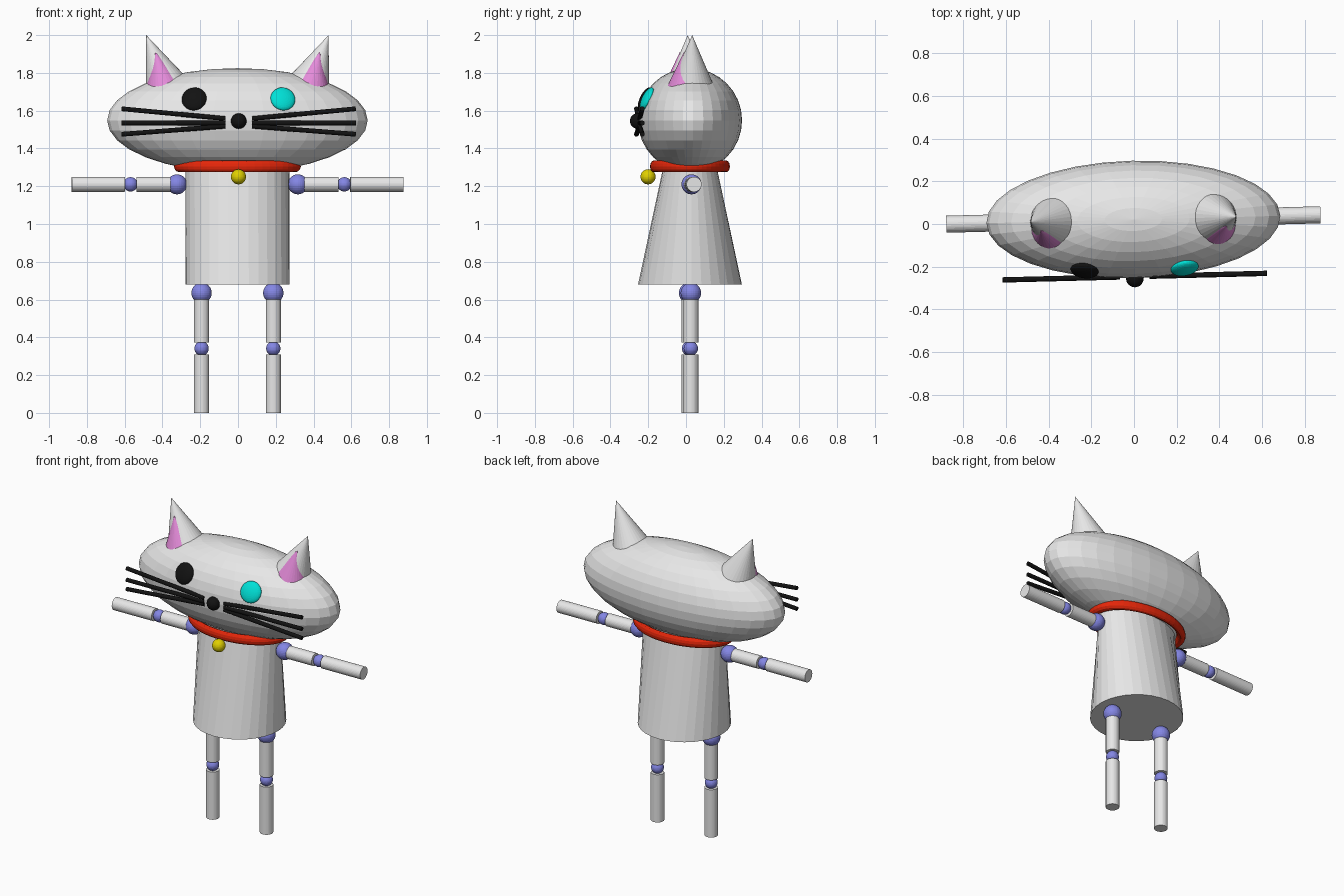
import bpy
import bmesh
import math
from mathutils import Matrix, Vector

if "Cube" in bpy.data.objects:
    bpy.data.objects.remove(bpy.data.objects["Cube"], do_unlink=True)

# The whole figure is turned very slightly about the vertical axis
TURN = Matrix.Translation((-0.003, 0.021, 0)) @ Matrix.Rotation(0.025, 4, "Z")


def material(name, *rgb):
    m = bpy.data.materials.new(name)
    m.use_nodes = True
    m.diffuse_color = (*rgb, 1)
    m.node_tree.nodes["Principled BSDF"].inputs["Base Color"].default_value = (*rgb, 1)
    return m


GREY = material("light grey", 0.8, 0.8, 0.8)
BLUE = material("joint blue", 0.23, 0.24, 0.78)
RED = material("collar red", 0.8, 0.02, 0.003)
YELLOW = material("bell yellow", 0.75, 0.63, 0.0)
PINK = material("ear pink", 0.78, 0.26, 0.7)
TEAL = material("eye teal", 0.0, 0.75, 0.68)
BLACK = material("black", 0.006, 0.006, 0.006)


def finish(name, bm, mat):
    bm.transform(TURN)
    mesh = bpy.data.meshes.new(name)
    bm.to_mesh(mesh)
    bm.free()
    mesh.materials.append(mat)
    obj = bpy.data.objects.new(name, mesh)
    bpy.context.collection.objects.link(obj)
    return obj


def ball(name, centre, radii, mat, normal=(0, 0, 1)):
    """Ellipsoid whose short axis points along normal."""
    bm = bmesh.new()
    bmesh.ops.create_uvsphere(bm, u_segments=32, v_segments=16, radius=1)
    turn = Vector(normal).to_track_quat("Z", "Y").to_matrix().to_4x4()
    bm.transform(Matrix.Translation(centre) @ turn @ Matrix.Diagonal((*radii, 1)))
    return finish(name, bm, mat)


def rod(name, start, end, r1, r2, mat):
    """Cylinder or cone between two points."""
    a, b = Vector(start), Vector(end)
    bm = bmesh.new()
    bmesh.ops.create_cone(bm, cap_ends=True, segments=32, radius1=r1, radius2=r2,
                          depth=(b - a).length)
    bmesh.ops.remove_doubles(bm, verts=bm.verts, dist=1e-5)
    turn = (b - a).to_track_quat("Z", "Y").to_matrix().to_4x4()
    bm.transform(Matrix.Translation((a + b) / 2) @ turn)
    return finish(name, bm, mat)


# Head
HEAD = Vector((0.69, 0.276, 0.276))
HEAD_Z = 1.549
ball("head", (0, 0, HEAD_Z), HEAD, GREY)

# Body: round at the bottom, pinched front to back at the top
bm = bmesh.new()
bmesh.ops.create_cone(bm, cap_ends=True, segments=32, radius1=0.275, radius2=0.275, depth=0.64)
for v in bm.verts:
    if v.co.z > 0:
        v.co.y *= 0.5
    v.co.z += 1.0
finish("body", bm, GREY)

# Collar: oval ring swept around the neck
bm = bmesh.new()
MAJOR, MINOR, AROUND, TUBE = 0.305, 0.031, 48, 12
rings = []
for i in range(AROUND):
    a = math.tau * i / AROUND
    ring = []
    for j in range(TUBE):
        t = math.tau * j / TUBE
        r = MAJOR + MINOR * math.cos(t)
        ring.append(bm.verts.new((r * math.cos(a), 0.63 * r * math.sin(a),
                                  1.305 + MINOR * math.sin(t))))
    rings.append(ring)
for i, ring in enumerate(rings):
    nxt = rings[(i + 1) % AROUND]
    for j in range(TUBE):
        k = (j + 1) % TUBE
        bm.faces.new((ring[j], nxt[j], nxt[k], ring[k]))
finish("collar", bm, RED)

# Bell and nose
ball("bell", (0, -0.222, 1.25), (0.04,) * 3, YELLOW)
ball("nose", (0, -0.277, 1.545), (0.041,) * 3, BLACK)

for side, s, eye_colour in (("left", 1, TEAL), ("right", -1, BLACK)):
    # Ears: outer cone leaning outward with a smaller pink cone in front
    rod(side + "_ear", (s * 0.365, 0, 1.703), (s * 0.483, 0, 2.0), 0.129, 0, GREY)
    rod(side + "_inner_ear", (s * 0.382, -0.028, 1.70), (s * 0.435, -0.043, 1.91),
        0.119, 0, PINK)

    # Eyes lie flat on the curve of the head
    x, z = s * 0.235, 1.662 - HEAD_Z
    y = -HEAD.y * math.sqrt(1 - (x / HEAD.x) ** 2 - (z / HEAD.z) ** 2)
    normal = (x / HEAD.x ** 2, y / HEAD.y ** 2, z / HEAD.z ** 2)
    ball(side + "_eye", (x, y, HEAD_Z + z), (0.066, 0.066, 0.025), eye_colour, normal)

    # Whiskers
    for place, inner, outer in (("upper", 1.558, 1.61), ("middle", 1.535, 1.535),
                                ("lower", 1.518, 1.475)):
        rod(f"{side}_{place}_whisker", (s * 0.07, -0.268, inner),
            (s * 0.62, -0.268, outer), 0.0125, 0.0125, BLACK)

    # Arms
    ARM_Z = 1.21
    ball(side + "_shoulder", (s * 0.32, 0, ARM_Z), (0.053,) * 3, BLUE)
    rod(side + "_upper_arm", (s * 0.35, 0, ARM_Z), (s * 0.535, 0, ARM_Z), 0.04, 0.04, GREY)
    ball(side + "_elbow", (s * 0.566, 0, ARM_Z), (0.038,) * 3, BLUE)
    rod(side + "_forearm", (s * 0.597, 0, ARM_Z), (s * 0.878, 0, ARM_Z), 0.04, 0.04, GREY)

    # Legs
    leg = s * 0.19
    ball(side + "_hip", (leg, 0, 0.635), (0.054,) * 3, BLUE)
    rod(side + "_thigh", (leg, 0, 0.372), (leg, 0, 0.605), 0.04, 0.04, GREY)
    ball(side + "_knee", (leg, 0, 0.341), (0.038,) * 3, BLUE)
    rod(side + "_shin", (leg, 0, 0), (leg, 0, 0.31), 0.04, 0.04, GREY)
